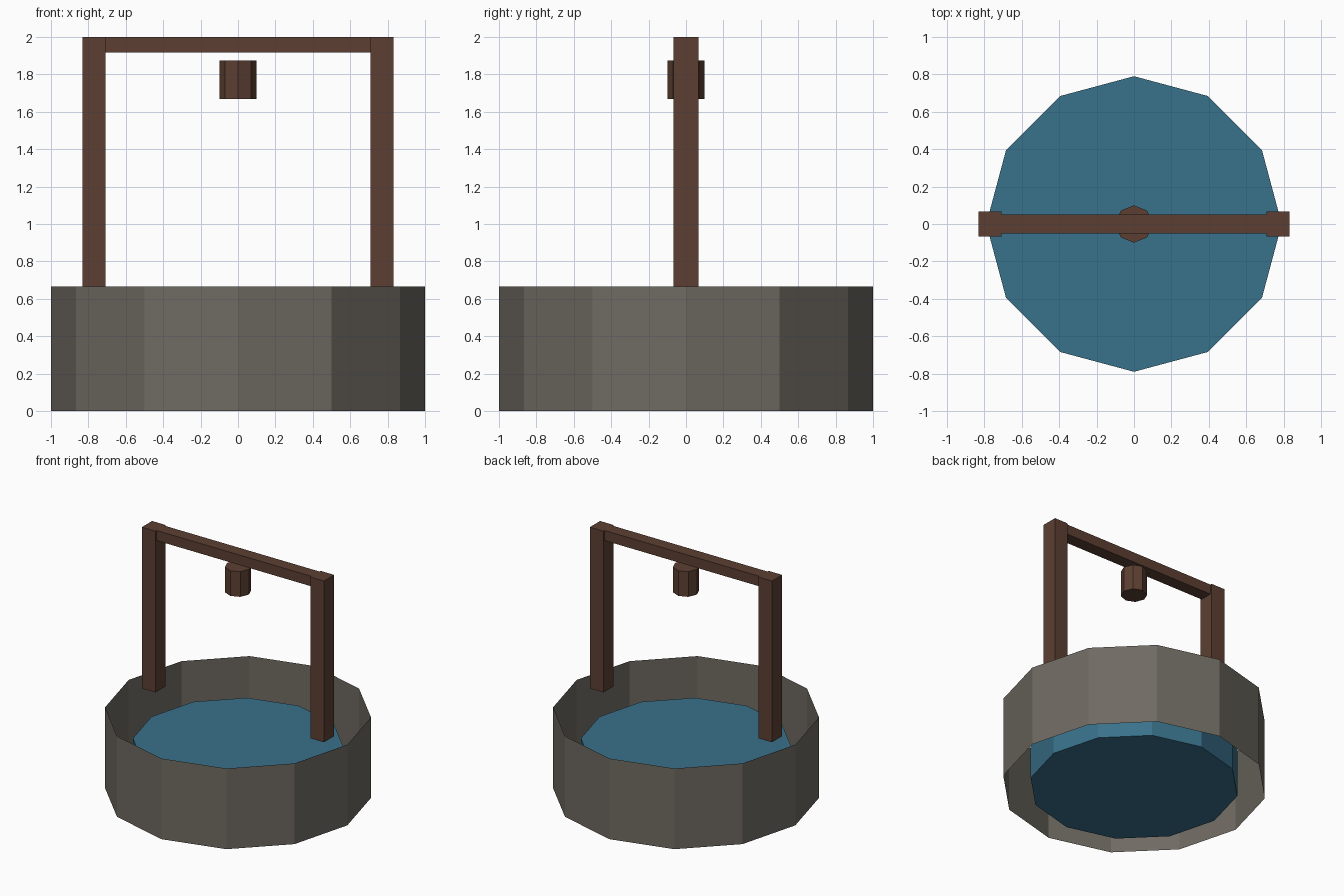
import bpy
from math import pi

cube = bpy.data.objects.get("Cube")
if cube:
    bpy.data.objects.remove(cube, do_unlink=True)


def material(name, rgb):
    """Flat material from display RGB, converted to linear."""
    linear = [((c / 255 + 0.055) / 1.055) ** 2.4 for c in rgb] + [1]
    mat = bpy.data.materials.new(name)
    mat.use_nodes = True
    mat.diffuse_color = linear
    bsdf = next(n for n in mat.node_tree.nodes if n.type == "BSDF_PRINCIPLED")
    bsdf.inputs["Base Color"].default_value = linear
    return mat


stone = material("grey stone", (111, 106, 98))
wood = material("dark wood", (92, 63, 50))
water_blue = material("water blue", (57, 113, 139))


def finish(name, mat):
    obj = bpy.context.object
    obj.name = obj.data.name = name
    obj.data.materials.append(mat)
    bpy.ops.object.transform_apply(location=False, rotation=True, scale=True)
    return obj


def drum(name, mat, sides, radius, bottom, top, caps="NGON"):
    bpy.ops.mesh.primitive_cylinder_add(
        vertices=sides, radius=radius, depth=top - bottom,
        end_fill_type=caps, location=(0, 0, (bottom + top) / 2))
    return finish(name, mat)


def box(name, mat, size, location):
    bpy.ops.mesh.primitive_cube_add(size=1, location=location)
    bpy.context.object.scale = size
    return finish(name, mat)


RIM, TOP = 0.667, 2.0
POST_X, POST_W = 0.77, 0.125

# Thin open stone ring and the water standing inside it
drum("stone_wall", stone, 12, 1.0, 0, RIM, caps="NOTHING")
drum("water", water_blue, 12, 0.79, 0, 0.42)

# Wooden frame: two posts on the rim and a crossbeam between them
for side, x in (("left", POST_X), ("right", -POST_X)):
    box(side + "_post", wood, (POST_W, 0.133, TOP - RIM), (x, 0, (TOP + RIM) / 2))
box("crossbeam", wood, (2 * POST_X - POST_W, 0.104, 0.083), (0, 0, TOP - 0.0415))

# Bucket below the beam
drum("bucket", wood, 8, 0.1, 1.667, 1.875)
